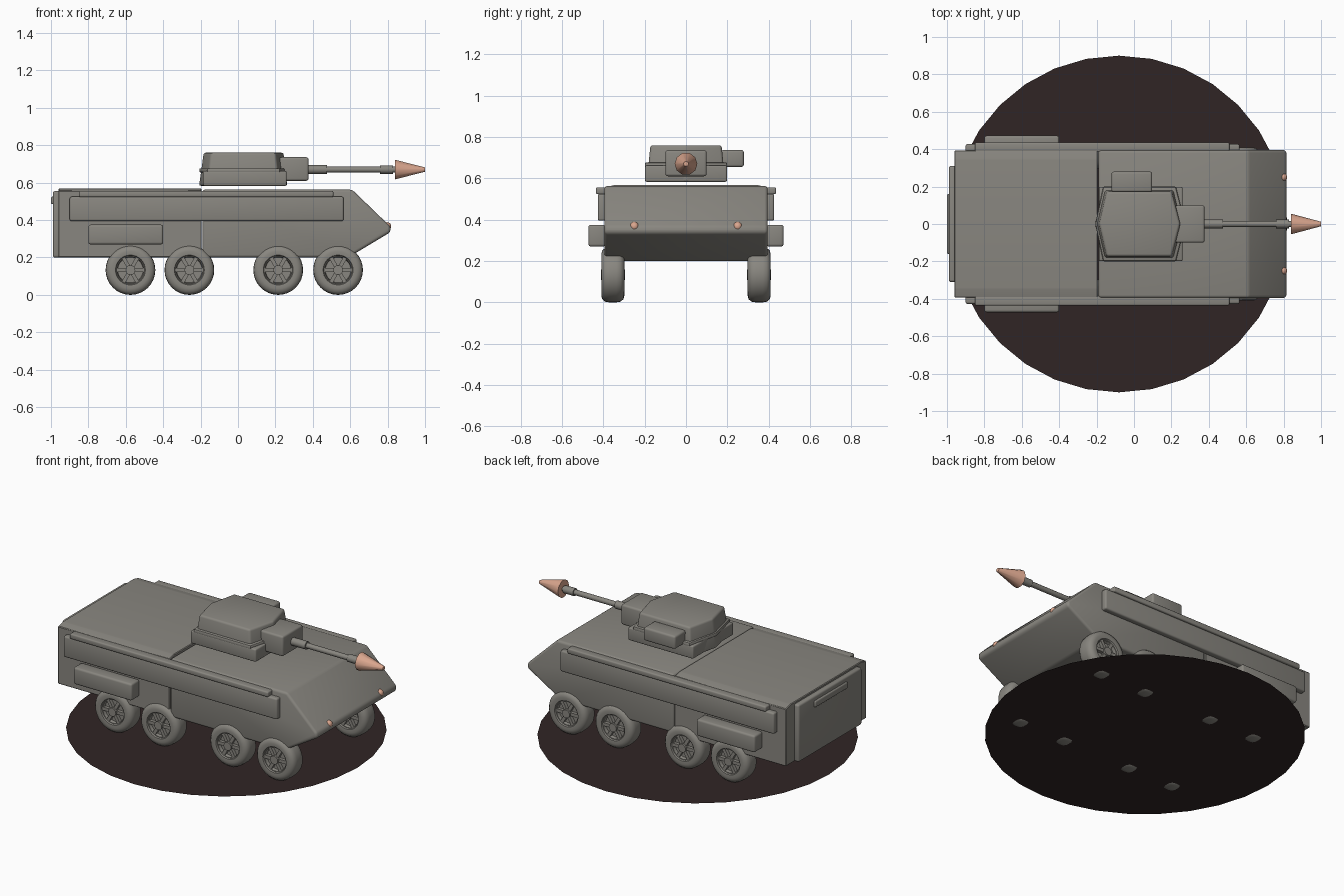
import bpy, bmesh, math
from mathutils import Matrix, Vector

cube = bpy.data.objects.get("Cube")
if cube:
    bpy.data.objects.remove(cube, do_unlink=True)


def material(name, rgb):
    m = bpy.data.materials.new(name)
    m.use_nodes = True
    m.diffuse_color = (*rgb, 1)
    m.node_tree.nodes["Principled BSDF"].inputs["Base Color"].default_value = (*rgb, 1)
    return m


ARMOUR = material("warm grey armour", (0.25, 0.24, 0.215))
COPPER = material("pale copper", (0.70, 0.38, 0.27))
GROUND = material("dark brown base", (0.03, 0.018, 0.018))


def finish(name, bm, mat, bevel=0, segments=3, angle=35):
    """Turn a bmesh into a shaded object with optional rounded edges."""
    bmesh.ops.recalc_face_normals(bm, faces=bm.faces)
    mesh = bpy.data.meshes.new(name)
    bm.to_mesh(mesh)
    bm.free()
    mesh.materials.append(mat)
    ob = bpy.data.objects.new(name, mesh)
    bpy.context.collection.objects.link(ob)
    bpy.ops.object.select_all(action="DESELECT")
    bpy.context.view_layer.objects.active = ob
    ob.select_set(True)
    if bevel:
        mod = ob.modifiers.new("rounded edges", "BEVEL")
        mod.width, mod.segments = bevel, segments
        mod.limit_method, mod.angle_limit = "ANGLE", math.radians(10)
        bpy.ops.object.modifier_apply(modifier=mod.name)
    bpy.ops.object.shade_smooth_by_angle(angle=math.radians(angle))
    return ob


def box(name, x, y, z, bevel=0.01, mat=ARMOUR):
    bm = bmesh.new()
    bmesh.ops.create_cube(bm, size=1)
    for v in bm.verts:
        v.co = [lo + (c + 0.5) * (hi - lo) for c, (lo, hi) in zip(v.co, (x, y, z))]
    return finish(name, bm, mat, bevel)


def loft(name, rings, bevel=0, segments=3):
    """Join matching closed rings of points and cap both ends."""
    bm = bmesh.new()
    loops = [[bm.verts.new(p) for p in ring] for ring in rings]
    for a, b in zip(loops, loops[1:]):
        for i in range(len(a)):
            j = (i + 1) % len(a)
            bm.faces.new((a[i], a[j], b[j], b[i]))
    bm.faces.new(loops[0])
    bm.faces.new(loops[-1])
    return finish(name, bm, ARMOUR, bevel, segments)


def rod(name, x0, x1, r0, r1, mat=ARMOUR, sides=12):
    """Cylinder or cone along the gun line."""
    bm = bmesh.new()
    place = Matrix.Translation(((x0 + x1) / 2, 0, 0.67)) @ Matrix.Rotation(math.pi / 2, 4, "Y")
    bmesh.ops.create_cone(bm, cap_ends=True, segments=sides, radius1=r0, radius2=r1,
                          depth=x1 - x0, matrix=place)
    return finish(name, bm, mat)


# Ground disc
bm = bmesh.new()
bmesh.ops.create_circle(bm, cap_ends=True, segments=32, radius=0.9,
                        matrix=Matrix.Translation((-0.08, 0, 0.006)))
finish("ground_disc", bm, GROUND)

# Wedge-nosed front hull
nose = [(-0.19, 0.2), (0.59, 0.2), (0.815, 0.335), (0.815, 0.365), (0.61, 0.563), (-0.19, 0.563)]
loft("front_hull", [[(x, y, z) for x, z in nose] for y in (-0.395, 0.395)], 0.02)

# Rear troop compartment with shallow chamfered roof edges
section = [(-0.393, 0.2), (0.393, 0.2), (0.393, 0.556), (0.345, 0.568), (-0.345, 0.568), (-0.393, 0.556)]
loft("rear_hull", [[(x, y, z) for y, z in section] for x in (-0.96, -0.195)], 0.004, 1)

# Rear door and its handle rail
box("rear_door", (-0.99, -0.95), (-0.31, 0.31), (0.2, 0.555), 0.012)
box("door_handle", (-1, -0.98), (-0.16, 0.16), (0.485, 0.525), 0.008)


def wheel(name, x, side):
    """Rounded tyre, recessed rim, hub and six spokes on both faces."""
    half = [(0.076, 0.046), (0.08, 0.054), (0.1, 0.056), (0.118, 0.051), (0.13, 0.037), (0.133, 0.018)]
    profile = ([(0, 0.026), (0.068, 0.026), (0.072, 0.046)] + half
               + [(r, -y) for r, y in reversed(half)]
               + [(0.072, -0.046), (0.068, -0.026), (0, -0.026)])
    bm = bmesh.new()
    verts = [bm.verts.new((r, y, 0)) for r, y in profile]
    edges = [bm.edges.new(pair) for pair in zip(verts, verts[1:])]
    bmesh.ops.spin(bm, geom=verts + edges, cent=(0, 0, 0), axis=(0, 1, 0),
                   angle=math.tau, steps=32)
    bmesh.ops.remove_doubles(bm, verts=bm.verts, dist=0.0001)
    for k in range(6):
        turn = Matrix.Rotation(k * math.tau / 6, 4, "Y")
        size = Matrix.Diagonal((0.058, 0.094, 0.02, 1))
        bmesh.ops.create_cube(bm, size=1, matrix=turn @ Matrix.Translation((0.043, 0, 0)) @ size)
    bmesh.ops.create_cone(bm, cap_ends=True, segments=12, radius1=0.026, radius2=0.026,
                          depth=0.116, matrix=Matrix.Rotation(math.pi / 2, 4, "X"))
    bmesh.ops.translate(bm, verts=bm.verts, vec=Vector((x, side * 0.354, 0.133)))
    finish(name, bm, ARMOUR)


# Parts repeated on both sides
for label, s in (("left", 1), ("right", -1)):
    for i, x in enumerate((-0.575, -0.26, 0.215, 0.535)):
        wheel(f"{label}_wheel_{i + 1}", x, s)

    def span(a, b):
        return tuple(sorted((s * a, s * b)))

    box(f"{label}_side_armour", (-0.9, 0.565), span(0.385, 0.427), (0.395, 0.525))
    box(f"{label}_side_rail", (-0.85, 0.51), span(0.385, 0.436), (0.523, 0.556), 0.008)
    box(f"{label}_stowage_box", (-0.8, -0.4), span(0.39, 0.472), (0.27, 0.375), 0.012)

    # Headlamp
    bm = bmesh.new()
    bmesh.ops.create_uvsphere(bm, u_segments=16, v_segments=8, radius=0.022,
                              matrix=Matrix.Translation((0.797, s * 0.25, 0.367)))
    finish(f"{label}_headlamp", bm, COPPER)


def turret_ring(z, back, rear, front, tip, w):
    return [(back, 0, z), (rear, -w, z), (front, -w, z), (tip, 0, z), (front, w, z), (rear, w, z)]


# Turret: squared lower body, faceted upper body, and a thin belt
box("turret_base", (-0.187, 0.26), (-0.198, 0.198), (0.583, 0.662), 0.008)
loft("turret_body", [turret_ring(0.583, -0.21, -0.165, 0.22, 0.265, 0.19),
                     turret_ring(0.76, -0.185, -0.145, 0.2, 0.245, 0.172)], 0.012)
loft("turret_belt", [turret_ring(0.655, -0.208, -0.165, 0.225, 0.275, 0.2),
                     turret_ring(0.677, -0.206, -0.163, 0.223, 0.273, 0.198)], 0.006, 2)
box("turret_side_sight", (-0.12, 0.097), (0.17, 0.28), (0.655, 0.737), 0.012)

# Gun
box("gun_mantlet", (0.22, 0.377), (-0.1, 0.1), (0.61, 0.736), 0.012)
rod("barrel_sleeve", 0.36, 0.475, 0.024, 0.024)
rod("barrel", 0.46, 0.85, 0.016, 0.016)
rod("muzzle_collar", 0.76, 0.83, 0.023, 0.023)
rod("muzzle_cone", 0.84, 1.0, 0.055, 0.012, COPPER, 10)
